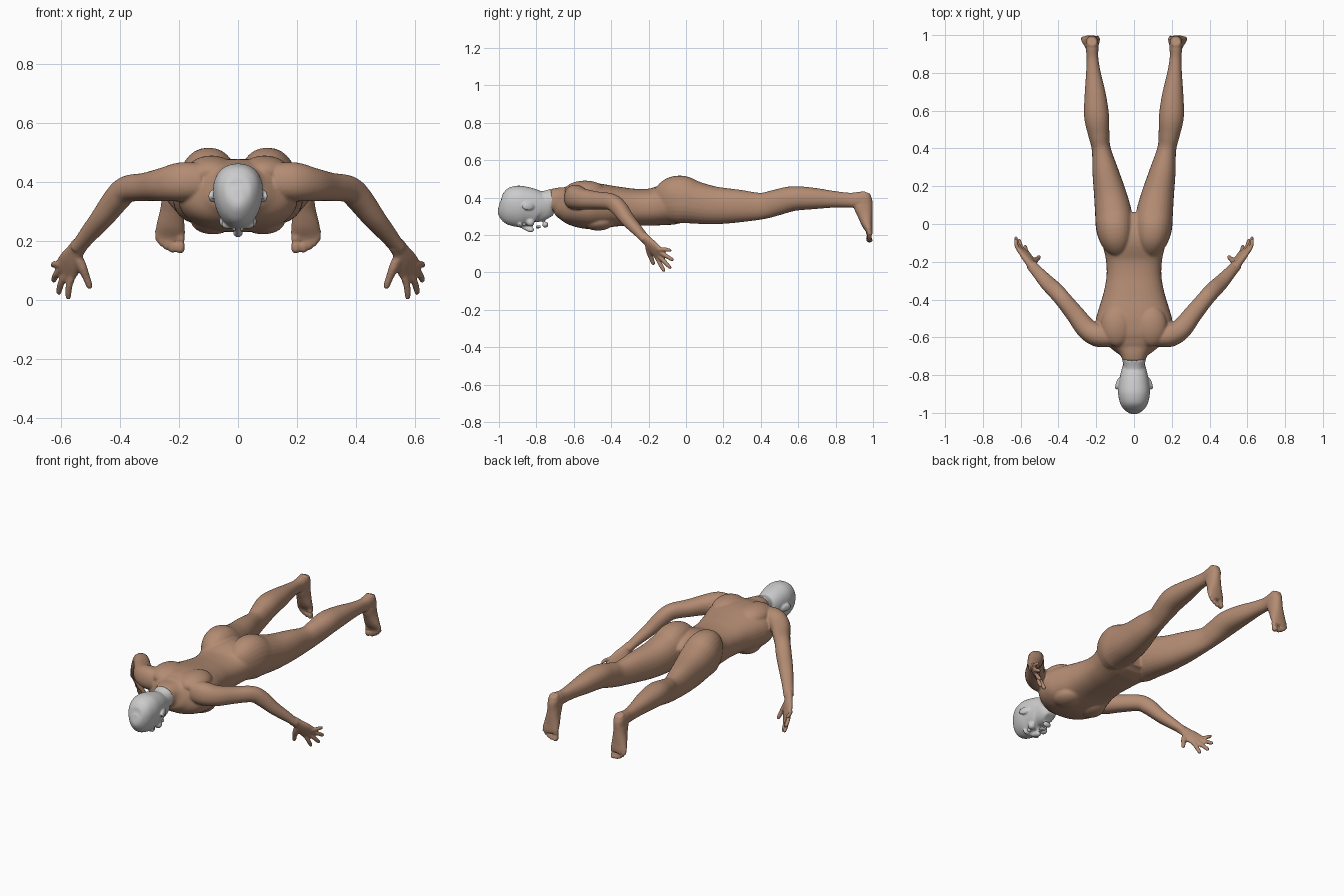
import bpy, bmesh, math
from mathutils import Vector, Matrix


def spline(rows, steps=5):
    """Catmull-Rom interpolation of rows of numbers."""
    out = []
    for i in range(len(rows) - 1):
        p = [rows[max(0, min(len(rows) - 1, i + k))] for k in (-1, 0, 1, 2)]
        for s in range(steps):
            t = s / steps
            out.append([0.5 * (2 * b + (c - a) * t + (2 * a - 5 * b + 4 * c - d) * t * t
                               + (3 * b - a - 3 * c + d) * t ** 3) for a, b, c, d in zip(*p)])
    return out + [list(rows[-1])]


def loft(bm, rows, side, n=28, power=2.2, taper=0.0, sign=1):
    """Closed tube through rows (x, y, z, half width along side, half depth)."""
    rows = spline(rows)
    pts = [Vector(r[:3]) for r in rows]
    rings = []
    for i, r in enumerate(rows):
        t = (pts[min(i + 1, len(pts) - 1)] - pts[max(i - 1, 0)]).normalized()
        u = Vector(side)
        u = (u - t * u.dot(t)).normalized()
        v = u.cross(t)
        if v.z < 0:
            v = -v
        ring = []
        for k in range(n):
            a = 2 * math.pi * k / n
            c, s = math.cos(a), math.sin(a)
            c = math.copysign(abs(c) ** (2 / power), c)
            s = math.copysign(abs(s) ** (2 / power), s)
            p = pts[i] + u * c * r[3] * (1 + taper * s) + v * s * r[4]
            ring.append(bm.verts.new((p.x * sign, p.y, p.z)))
        rings.append(ring)
    for a, b in zip(rings, rings[1:]):
        for k in range(n):
            bm.faces.new((a[k], a[(k + 1) % n], b[(k + 1) % n], b[k]))
    bm.faces.new(rings[0])
    bm.faces.new(rings[-1])


def spans(rows):
    """Turn (x, y, half width, z bottom, z top) into loft rows."""
    return [(x, y, (lo + hi) / 2, a, (hi - lo) / 2) for x, y, a, lo, hi in rows]


def blob(bm, loc, size, rot=0.0):
    m = Matrix.Translation(loc) @ Matrix.Rotation(rot, 4, 'Z') @ Matrix.Diagonal((*size, 1))
    bmesh.ops.create_uvsphere(bm, u_segments=24, v_segments=14, radius=1, matrix=m)


def finish(bm, name, voxel, smooth, color=None):
    """Fuse overlapping volumes into one smooth skin."""
    bmesh.ops.recalc_face_normals(bm, faces=bm.faces)
    me = bpy.data.meshes.new(name)
    bm.to_mesh(me)
    bm.free()
    ob = bpy.data.objects.new(name, me)
    bpy.context.collection.objects.link(ob)
    if color:
        mat = bpy.data.materials.new(name + "_skin")
        mat.diffuse_color = color
        me.materials.append(mat)
    rm = ob.modifiers.new("fuse", 'REMESH')
    rm.mode = 'VOXEL'
    rm.voxel_size = voxel
    rm.use_smooth_shade = True
    sm = ob.modifiers.new("relax", 'SMOOTH')
    sm.factor = 0.5
    sm.iterations = smooth
    return ob


X = (1, 0, 0)
body = bmesh.new()

# torso from neck to pelvis
loft(body, spans([
    (0, -.725, .06, .33, .445), (0, -.69, .075, .315, .455), (0, -.655, .12, .285, .465),
    (0, -.60, .185, .25, .477), (0, -.52, .203, .232, .48), (0, -.45, .187, .235, .473),
    (0, -.36, .16, .247, .458), (0, -.27, .145, .25, .447), (0, -.18, .15, .25, .45),
    (0, -.08, .172, .255, .478), (0, 0, .165, .268, .46), (0, .045, .10, .285, .42)]),
    X, n=40, power=2.4)

for s in (1, -1):
    # shoulder blades and chest
    blob(body, (s * .09, -.54, .435), (.085, .11, .056))
    blob(body, (s * .085, -.47, .27), (.075, .085, .046))

    # legs with buttock, thigh, calf and ankle
    loft(body, spans([
        (.075, -.15, .05, .30, .45), (.088, -.10, .082, .27, .497), (.1, -.03, .099, .262, .518),
        (.108, .05, .098, .26, .487), (.125, .15, .087, .257, .46), (.152, .28, .069, .267, .443),
        (.174, .40, .050, .283, .426), (.187, .48, .057, .303, .442), (.198, .57, .066, .328, .461),
        (.205, .68, .057, .338, .453), (.215, .80, .039, .347, .434), (.22, .88, .031, .347, .426),
        (.222, .94, .034, .345, .432), (.223, .98, .028, .365, .42)]), X, sign=s)

    # foot pointing down
    loft(body, [
        (.222, .965, .428, .024, .022), (.222, .955, .40, .033, .043), (.223, .947, .36, .034, .051),
        (.225, .957, .31, .038, .041), (.228, .968, .26, .047, .030), (.23, .979, .225, .050, .020),
        (.228, .983, .203, .041, .014)], X, sign=s)
    # toes
    for x, tip, r in ((.196, .162, .0155), (.222, .163, .0115), (.241, .172, .011),
                      (.258, .184, .0105), (.272, .2, .010)):
        loft(body, [(x, .978, .235, r, r), (x, .978, tip + .02, r, r),
                    (x, .984, tip + .006, r * .95, r), (x, .986, tip - .001, r * .5, r * .5)],
             X, n=14, sign=s)

    # arm
    loft(body, [
        (.12, -.60, .405, .05, .06), (.19, -.59, .402, .06, .066), (.25, -.555, .393, .056, .057),
        (.31, -.48, .385, .049, .048), (.375, -.40, .377, .044, .045), (.412, -.357, .343, .044, .044),
        (.46, -.31, .28, .040, .036), (.51, -.255, .22, .032, .028), (.545, -.215, .175, .029, .021)],
        (.6, -.6, .1), sign=s)

    # palm
    across = Vector((.726, .265, .635))
    knuckle = Vector((.585, -.145, .10))
    loft(body, [(.535, -.227, .19, .029, .022), (.55, -.206, .168, .031, .020),
                (.566, -.178, .136, .042, .019), (.58, -.153, .108, .046, .015),
                (.587, -.142, .096, .040, .012)], across, sign=s)
    # fingers
    for off, tip, r in ((-.034, (.577, -.115, .004), .0118), (-.011, (.611, -.082, .022), .012),
                        (.012, (.628, -.068, .065), .0118), (.034, (.628, -.078, .118), .0105)):
        root = knuckle + across * off
        tip = Vector(tip)
        d = tip - root
        bow = Vector((.005, -.003, .003))
        loft(body, [(*(root - d * .25), r, r), (*(root + d * .45 + bow), r, r),
                    (*(root + d * .9), r * .85, r * .85), (*tip, r * .5, r * .5)],
             across, n=14, sign=s)
    # thumb
    loft(body, [(.55, -.205, .16, .016, .016), (.53, -.197, .115, .018, .016),
                (.514, -.186, .078, .013, .013), (.503, -.175, .048, .011, .011),
                (.500, -.171, .040, .006, .006)], across, n=14, sign=s)

finish(body, "body", .006, 4, (.45, .26, .17, 1))

# head: skull and jaw
head = bmesh.new()
loft(head, spans([
    (0, -1.0, .018, .335, .38), (0, -.988, .046, .292, .418), (0, -.955, .07, .257, .449),
    (0, -.90, .083, .243, .464), (0, -.85, .080, .247, .456), (0, -.80, .071, .244, .438),
    (0, -.77, .061, .242, .415), (0, -.748, .045, .247, .36), (0, -.738, .028, .257, .32)]),
    X, n=36, power=2.15, taper=.14)
# neck
loft(head, spans([(0, -.86, .05, .33, .43), (0, -.79, .055, .32, .432), (0, -.75, .056, .323, .437),
                  (0, -.712, .064, .323, .449)]), X)
# nose, lips and chin
loft(head, [(0, -.885, .252, .009, .012), (0, -.85, .236, .011, .014),
            (0, -.828, .227, .016, .013), (0, -.818, .237, .013, .010)], X, n=16)
blob(head, (0, -.796, .243), (.024, .007, .009))
blob(head, (0, -.783, .244), (.021, .007, .009))
blob(head, (0, -.752, .255), (.026, .016, .016))
for s in (1, -1):
    # ears, brows and cheeks
    blob(head, (s * .087, -.845, .353), (.009, .034, .021), s * .3)
    blob(head, (s * .03, -.888, .256), (.026, .011, .014))
    blob(head, (s * .042, -.832, .268), (.022, .022, .022))
finish(head, "head", .005, 3)

# eyes
for s in (1, -1):
    eye = bmesh.new()
    blob(eye, (s * .031, -.865, .26), (.013, .010, .012))
    finish(eye, "eye_left" if s > 0 else "eye_right", .002, 2)
